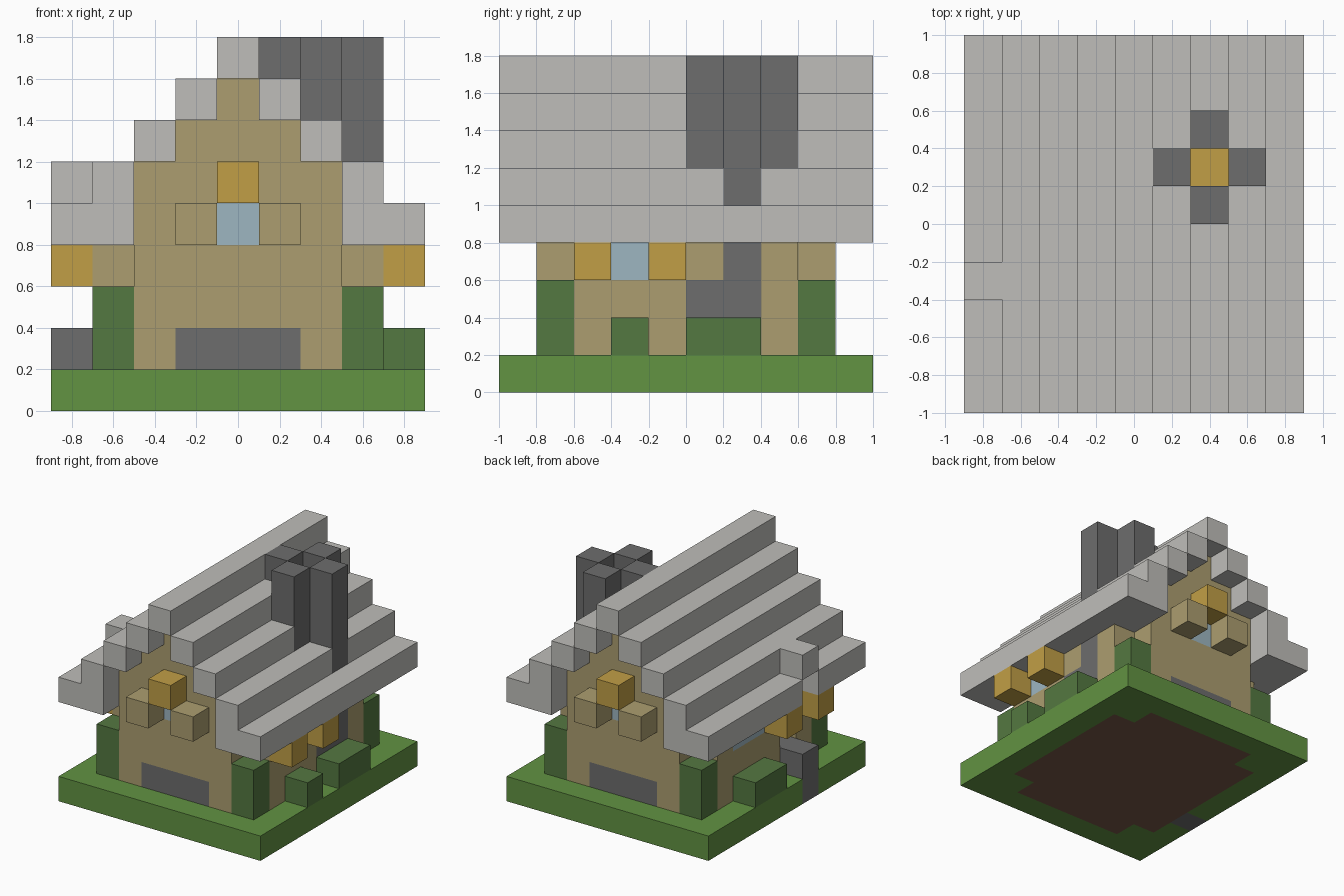
import bpy
import bmesh
from mathutils import Vector

if "Cube" in bpy.data.objects:
    bpy.data.objects.remove(bpy.data.objects["Cube"], do_unlink=True)

S = 0.2        # block size
cells = {}     # block index -> part name

# sRGB display colours for each material
COLORS = {
    "grass_green": (98, 147, 66),
    "bush_green": (84, 120, 65),
    "soil_brown": (120, 88, 72),
    "wall_tan": (172, 158, 112),
    "roof_grey": (191, 190, 186),
    "stone_grey": (109, 109, 109),
    "amber": (193, 159, 70),
    "glass_blue": (158, 182, 193),
}

PARTS = {
    "lawn": "grass_green", "foundation": "soil_brown", "walls": "wall_tan",
    "floor": "stone_grey", "roof": "roof_grey", "chimney": "stone_grey",
    "fire": "amber", "windows": "glass_blue", "awnings": "amber",
    "window_boxes": "wall_tan", "bushes": "bush_green",
    "door_step": "stone_grey", "door_canopy": "roof_grey",
}


def linear(c):
    c /= 255
    return c / 12.92 if c <= 0.04045 else ((c + 0.055) / 1.055) ** 2.4


def make_material(name, rgb):
    col = (*[linear(c) for c in rgb], 1)
    mat = bpy.data.materials.new(name)
    mat.use_nodes = True
    mat.diffuse_color = col
    bsdf = mat.node_tree.nodes["Principled BSDF"]
    bsdf.inputs["Base Color"].default_value = col
    bsdf.inputs["Roughness"].default_value = 0.9
    return mat


def fill(part, x, y, z):
    """Fill inclusive block ranges; a single number means one block."""
    def span(r):
        return range(r[0], r[1] + 1) if isinstance(r, tuple) else (r,)
    for i in span(x):
        for j in span(y):
            for k in span(z):
                if part is None:
                    cells.pop((i, j, k), None)
                else:
                    cells[i, j, k] = part


# Ground with the soil under the house
fill("lawn", (-4, 4), (-5, 4), 0)
fill("foundation", (-3, 3), (-3, 2), 0)
fill("foundation", (-2, 2), (-4, 3), 0)

# Stone floor reaching through both gable walls
fill("floor", (-2, 2), (-3, 2), 1)

# Side walls
for side in (-1, 1):
    fill("walls", 3 * side, (-3, 2), (1, 3))

# Stepped gable walls with door slab, window, awning and boxes
for wall, out in ((-4, -5), (3, 4)):
    for half, top in ((2, 5), (1, 6), (0, 7)):
        fill("walls", (-half, half), wall, (1, top))
    fill("floor", (-1, 1), wall, 1)
    fill("windows", 0, wall, 4)
    fill("awnings", 0, out, 5)
    for side in (-1, 1):
        fill("window_boxes", side, out, 4)
        fill("bushes", 3 * side, wall, (1, 2))

# Stepped roof, one ridge and four rows down each side
for i in range(-4, 5):
    fill("roof", i, (-5, 4), 8 - abs(i))
for side in (-1, 1):
    fill("roof", 3 * side, (-5, 4), 4)

# Side windows, shutters and low bushes
fill("windows", 3, -2, 3)
fill("windows", -3, (0, 1), 3)
for side in (-1, 1):
    fill("awnings", 4 * side, -3, 3)
    fill("awnings", 4 * side, -1, 3)
    fill("bushes", 4 * side, (0, 1), 1)
fill("bushes", 4, -2, 1)

# Side doorway with step and raised canopy
fill(None, -3, -2, (2, 4))
fill(None, -4, -2, 4)
fill("door_step", -4, -2, (0, 1))
fill("floor", -3, -2, 1)
fill("door_canopy", -4, -2, 5)

# Cross-shaped chimney around an open shaft, with the hearth below
fill("chimney", 3, 1, (1, 8))
fill("chimney", 3, 0, (1, 2))
for i, j in ((1, 1), (2, 0), (2, 2)):
    fill("chimney", i, j, (5, 8))
fill(None, 2, 1, (2, 8))
fill("fire", 2, 1, 2)


def build_part(name, material):
    """Build the exposed faces of one part as a clean mesh."""
    bm = bmesh.new()
    for cell, part in cells.items():
        if part != name:
            continue
        centre = Vector((cell[0], cell[1] + 0.5, cell[2] + 0.5)) * S
        for axis in range(3):
            for sign in (-1, 1):
                near = list(cell)
                near[axis] += sign
                if tuple(near) in cells:
                    continue
                n, u, v = Vector(), Vector(), Vector()
                n[axis] = sign * S / 2
                u[(axis + 1) % 3] = S / 2
                v[(axis + 2) % 3] = sign * S / 2
                ring = (-u - v, u - v, u + v, v - u)
                bm.faces.new([bm.verts.new(centre + n + c) for c in ring])
    bmesh.ops.remove_doubles(bm, verts=bm.verts, dist=S / 100)
    bmesh.ops.dissolve_limit(bm, angle_limit=0.01, verts=bm.verts, edges=bm.edges)
    mesh = bpy.data.meshes.new(name)
    bm.to_mesh(mesh)
    bm.free()
    mesh.materials.append(material)
    bpy.context.collection.objects.link(bpy.data.objects.new(name, mesh))


materials = {name: make_material(name, rgb) for name, rgb in COLORS.items()}
for part_name, colour in PARTS.items():
    build_part(part_name, materials[colour])
